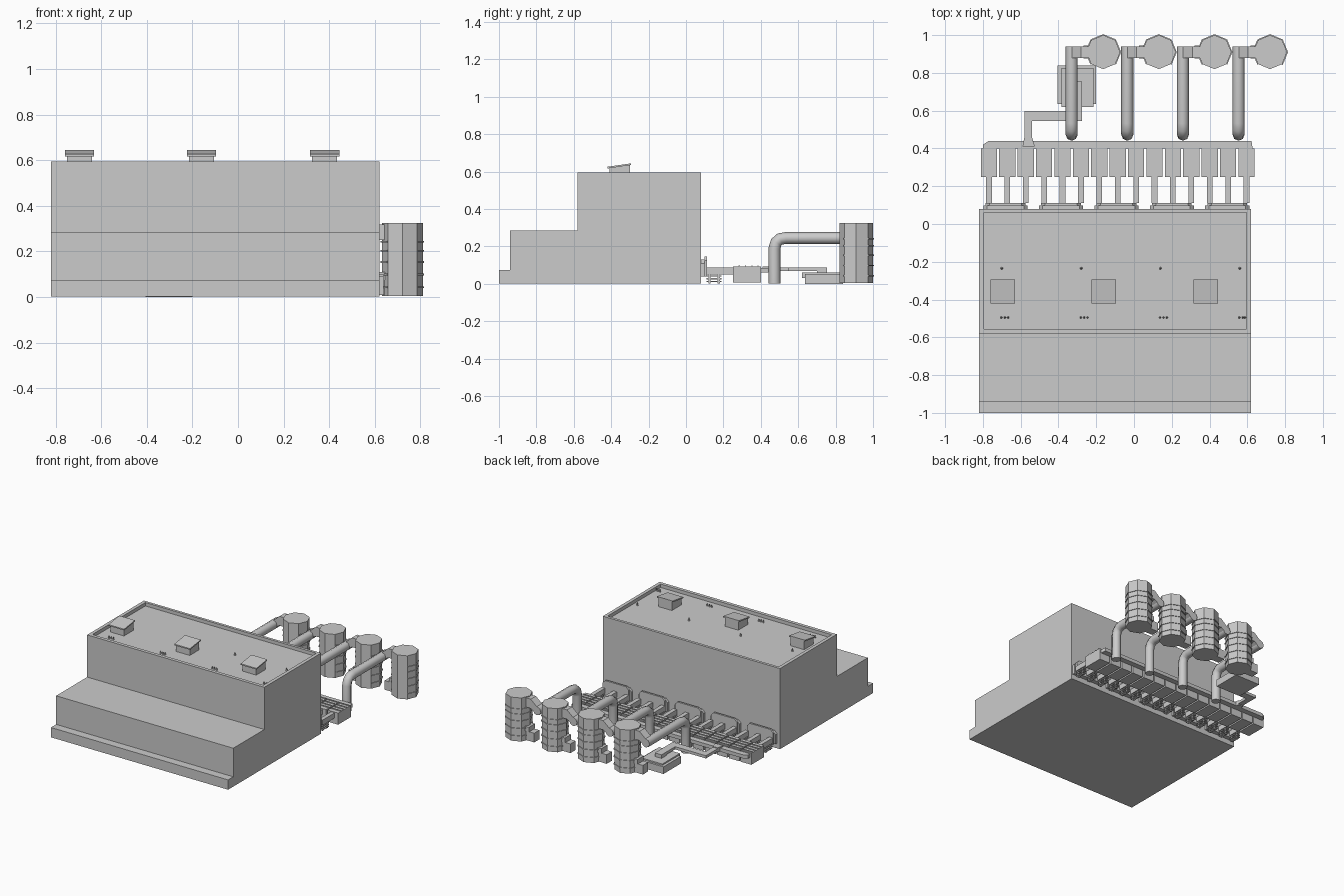
import bpy, bmesh, math
from mathutils import Vector

if "Cube" in bpy.data.objects:
    bpy.data.objects.remove(bpy.data.objects["Cube"])


def mesh_from(name, bm):
    bmesh.ops.recalc_face_normals(bm, faces=bm.faces[:])
    me = bpy.data.meshes.new(name)
    bm.to_mesh(me)
    bm.free()
    ob = bpy.data.objects.new(name, me)
    bpy.context.collection.objects.link(ob)
    return ob


def prism(name, pts, vec):
    """Extrude a closed polygon of 3D points along vec."""
    bm = bmesh.new()
    a = [bm.verts.new(p) for p in pts]
    b = [bm.verts.new(Vector(p) + Vector(vec)) for p in pts]
    bm.faces.new(a)
    bm.faces.new(b[::-1])
    n = len(pts)
    for i in range(n):
        bm.faces.new((a[i], b[i], b[(i + 1) % n], a[(i + 1) % n]))
    return mesh_from(name, bm)


def box(name, x0, x1, y0, y1, z0, z1):
    return prism(name, [(x0, y0, z0), (x1, y0, z0), (x1, y1, z0), (x0, y1, z0)], (0, 0, z1 - z0))


def pipe(name, pts, r):
    cu = bpy.data.curves.new(name, 'CURVE')
    cu.dimensions = '3D'
    cu.bevel_depth = r
    cu.bevel_resolution = 2
    cu.use_fill_caps = True
    sp = cu.splines.new('POLY')
    sp.points.add(len(pts) - 1)
    for p, co in zip(sp.points, pts):
        p.co = (*co, 1)
    ob = bpy.data.objects.new(name, cu)
    bpy.context.collection.objects.link(ob)
    return ob


def cone(name, x, y, z, r, h):
    bm = bmesh.new()
    bmesh.ops.create_cone(bm, cap_ends=True, segments=6, radius1=r, radius2=r * 0.3, depth=h)
    ob = mesh_from(name, bm)
    ob.location = (x, y, z + h / 2)
    return ob


# Stepped building body with a recessed roof
X0, X1, ROOF, DECK = -0.82, 0.62, 0.595, 0.57
profile = [(-1, 0.003), (0.08, 0.003), (0.08, DECK), (-0.58, DECK), (-0.58, 0.285),
           (-0.94, 0.285), (-0.94, 0.075), (-1, 0.075)]
prism("building", [(X0, y, z) for y, z in profile], (X1 - X0, 0, 0))
box("parapet_front", X0, X1, -0.58, -0.555, DECK, ROOF)
box("parapet_back", X0, X1, 0.06, 0.08, DECK, ROOF)
box("parapet_left", X0, X0 + 0.025, -0.555, 0.06, DECK, ROOF)
box("parapet_right", X1 - 0.025, X1, -0.555, 0.06, DECK, ROOF)

# Roof hatches with tilted lids
for x in (-0.695, -0.16, 0.38):
    prism("roof_hatch", [(x - 0.055, y, z) for y, z in
          ((-0.41, DECK), (-0.30, DECK), (-0.30, 0.635), (-0.41, 0.618))], (0.11, 0, 0))
    prism("hatch_lid", [(x - 0.064, y, z) for y, z in
          ((-0.42, 0.617), (-0.295, 0.635), (-0.295, 0.644), (-0.42, 0.626))], (0.128, 0, 0))

# Small roof vents
for i in range(4):
    x = -0.69 + i * 0.42
    cone("roof_vent", x - 0.01, -0.235, DECK, 0.007, 0.022)
    for d in (-0.012, 0.006, 0.024):
        cone("roof_vent_small", min(x + d, 0.587), -0.495, DECK, 0.006, 0.02)

# Wall hoods: five along the back wall, with chamfered upper corners
for i in range(5):
    c = -0.68 + i * 0.2935

    def hood(name, hw, y0, y1, z0, z1, k):
        prism(name, [(c - hw, y0, z0), (c + hw, y0, z0), (c + hw, y0, z1 - k), (c + hw - k, y0, z1),
                     (c - hw + k, y0, z1), (c - hw, y0, z1 - k)], (0, y1 - y0, 0))
    hood("wall_hood", 0.117, 0.08, 0.098, 0.04, 0.13, 0.02)
    hood("wall_hood_face", 0.105, 0.098, 0.112, 0.04, 0.145, 0.02)

# Fan boxes, each with ribs, a feed duct and stacked slats beneath
for i in range(15):
    c = -0.768 + i * 0.0974
    box("filter_box", c - 0.043, c + 0.043, 0.25, 0.40, 0.008, 0.093)
    for y in (0.285, 0.318, 0.352, 0.385):
        box("filter_rib", c - 0.043, c + 0.043, y - 0.003, y + 0.003, 0.093, 0.099)
    box("feed_duct", c - 0.015, c + 0.015, 0.11, 0.25, 0.05, 0.088)
    for z in (0.01, 0.024, 0.038):
        box("duct_slat", c - 0.013, c + 0.013, 0.11, 0.19, z, z + 0.006)
    for y in (0.125, 0.175):
        box("slat_post", c - 0.008, c + 0.008, y - 0.006, y + 0.006, 0.003, 0.05)

# Long collector duct with one chamfered end
prism("collector_duct", [(-0.80, 0.40, 0.06), (0.628, 0.40, 0.06), (0.622, 0.44, 0.06),
                         (-0.77, 0.44, 0.06), (-0.80, 0.42, 0.06)], (0, 0, 0.026))

# Four octagonal tanks with bands, supply pipes and connectors
TY, R = 0.91, 0.09
for i in range(4):
    tx = -0.163 + i * 0.2945

    def ring(r, z, a0, n):
        return [(tx + r * math.cos(a0 + k * math.pi / 4), TY + r * math.sin(a0 + k * math.pi / 4), z)
                for k in range(n)]
    prism("tank", ring(R, 0.005, 0, 8), (0, 0, 0.32))
    for z in (0.04, 0.095, 0.15, 0.2, 0.238):
        a0 = -math.pi / 4
        prism("tank_band", ring(R + 0.005, z, a0, 7) + ring(R - 0.005, z, a0, 7)[::-1], (0, 0, 0.007))
    px = tx - 0.167
    pipe("supply_pipe", [(px, 0.473, 0.003), (px, 0.473, 0.19), (px, 0.482, 0.222), (px, 0.503, 0.24),
                         (px, 0.535, 0.245), (px, 0.94, 0.245)], 0.032)
    prism("tank_connector", [(px, 0.88, 0.215), (px, 0.88, 0.275), (px + 0.05, 0.88, 0.318),
                             (tx - 0.07, 0.88, 0.318), (tx - 0.07, 0.88, 0.25), (px + 0.05, 0.88, 0.25)],
          (0, 0.06, 0))
    box("tank_base_box", tx - 0.145, tx - 0.07, 0.88, 0.94, 0.008, 0.075)
    box("tank_base_cap", tx - 0.105, tx - 0.07, 0.875, 0.945, 0.075, 0.11)

# Ground unit and its flat duct back to the collector
box("ground_unit", -0.405, -0.20, 0.635, 0.84, 0.0, 0.052)
box("ground_unit_lid", -0.385, -0.215, 0.62, 0.825, 0.03, 0.062)
DZ = (0.068, 0.088)
prism("flat_duct", [(x, y, DZ[0]) for x, y in
      ((-0.58, 0.455), (-0.54, 0.455), (-0.54, 0.545), (-0.275, 0.545), (-0.275, 0.755),
       (-0.33, 0.755), (-0.33, 0.597), (-0.58, 0.597))], (0, 0, DZ[1] - DZ[0]))
box("unit_riser", -0.33, -0.275, 0.70, 0.755, 0.05, 0.07)
prism("duct_flare", [(-0.59, 0.41, 0.06), (-0.525, 0.41, 0.06), (-0.54, 0.46, 0.06), (-0.58, 0.46, 0.06)],
      (0, 0, 0.034))
